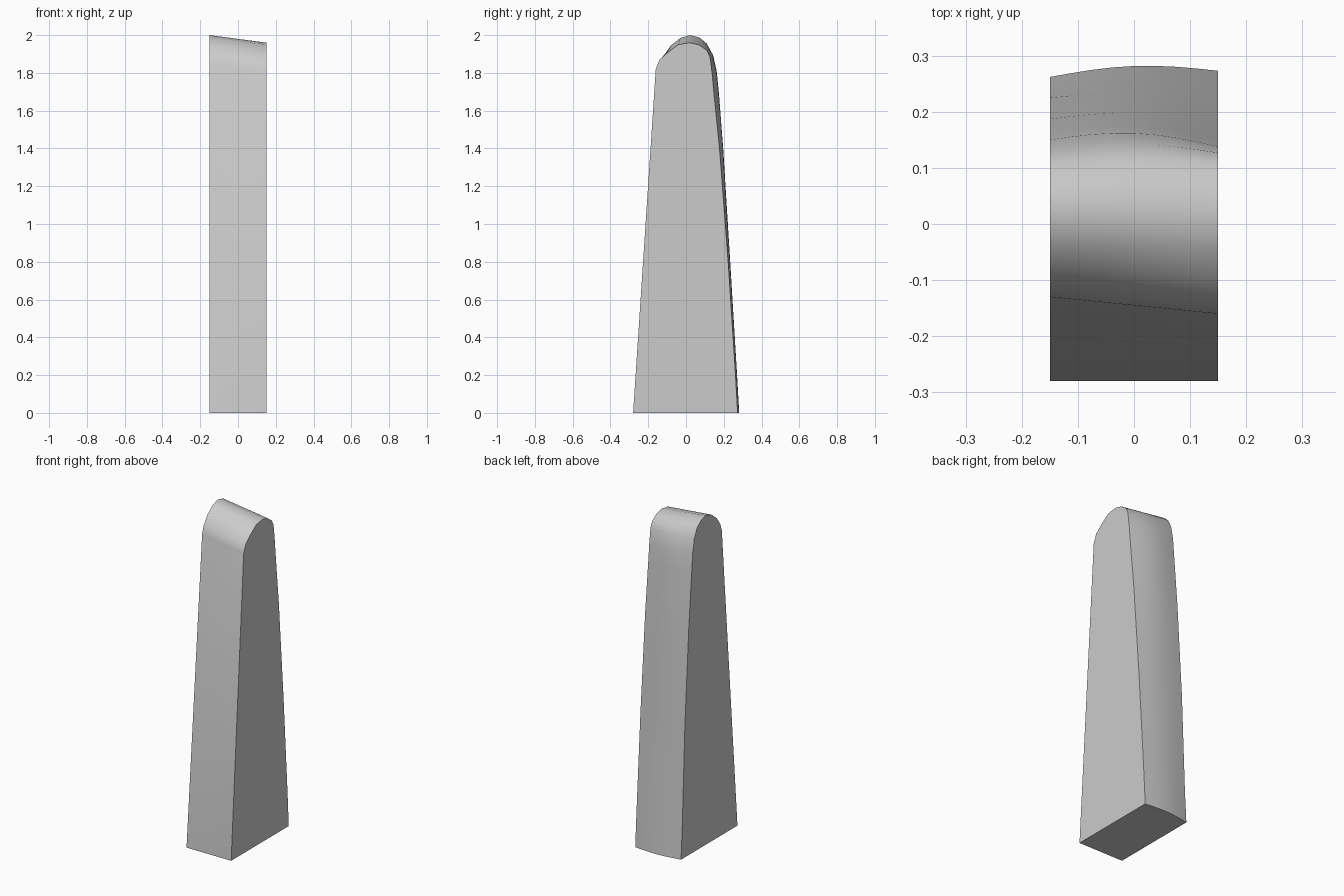
import bpy, bmesh, math

cube = bpy.data.objects.get("Cube")
if cube:
    bpy.data.objects.remove(cube, do_unlink=True)

HALF = 0.15      # half thickness of the slab
STEPS = 8        # sections across the thickness

# Side outlines (y, z), from front foot over the rounded top to back foot
right_end = [(-.28, 0), (-.13, 1.85), (-.115, 1.895), (-.08, 1.945), (-.03, 1.985),
             (.02, 2.0), (.07, 1.988), (.11, 1.955), (.135, 1.9), (.15, 1.82),
             (.16, 1.7), (.187, 1.39), (.225, .8), (.25, .2), (.262, 0)]
left_end = [(-.28, 0), (-.16, 1.82), (-.14, 1.87), (-.095, 1.91), (-.04, 1.95),
            (.02, 1.96), (.07, 1.948), (.11, 1.92), (.127, 1.885), (.138, 1.8),
            (.147, 1.7), (.178, 1.39), (.223, .8), (.262, .2), (.273, 0)]
# Outward swell of the back in the middle of the thickness
swell = [0] * 7 + [.006, .012, .018, .02, .015, .01, .014, .014]

# Loft the outline from one flat side to the other
bm = bmesh.new()
sections = []
for i in range(STEPS + 1):
    t = i / STEPS
    ring = []
    for (ya, za), (yb, zb), s in zip(right_end, left_end, swell):
        y = ya + (yb - ya) * t + s * math.sin(math.pi * t)
        ring.append(bm.verts.new((-HALF + 2 * HALF * t, y, za + (zb - za) * t)))
    sections.append(ring)
count = len(right_end)
for a, b in zip(sections, sections[1:]):
    for j in range(count):
        k = (j + 1) % count
        bm.faces.new((a[j], a[k], b[k], b[j]))
bm.faces.new(sections[0])
bm.faces.new(sections[-1])
bmesh.ops.recalc_face_normals(bm, faces=bm.faces)

mesh = bpy.data.meshes.new("tapered_slab")
bm.to_mesh(mesh)
bm.free()
slab = bpy.data.objects.new("tapered_slab", mesh)
bpy.context.collection.objects.link(slab)

# Plain grey stone
grey = bpy.data.materials.new("light_grey")
grey.use_nodes = True
colour = (0.6, 0.6, 0.6, 1)
grey.diffuse_color = colour
grey.node_tree.nodes["Principled BSDF"].inputs["Base Color"].default_value = colour
mesh.materials.append(grey)

# Smooth the rounded top and back, keep the side rims sharp
bpy.context.view_layer.objects.active = slab
slab.select_set(True)
bpy.ops.object.shade_smooth_by_angle(angle=math.radians(40))
